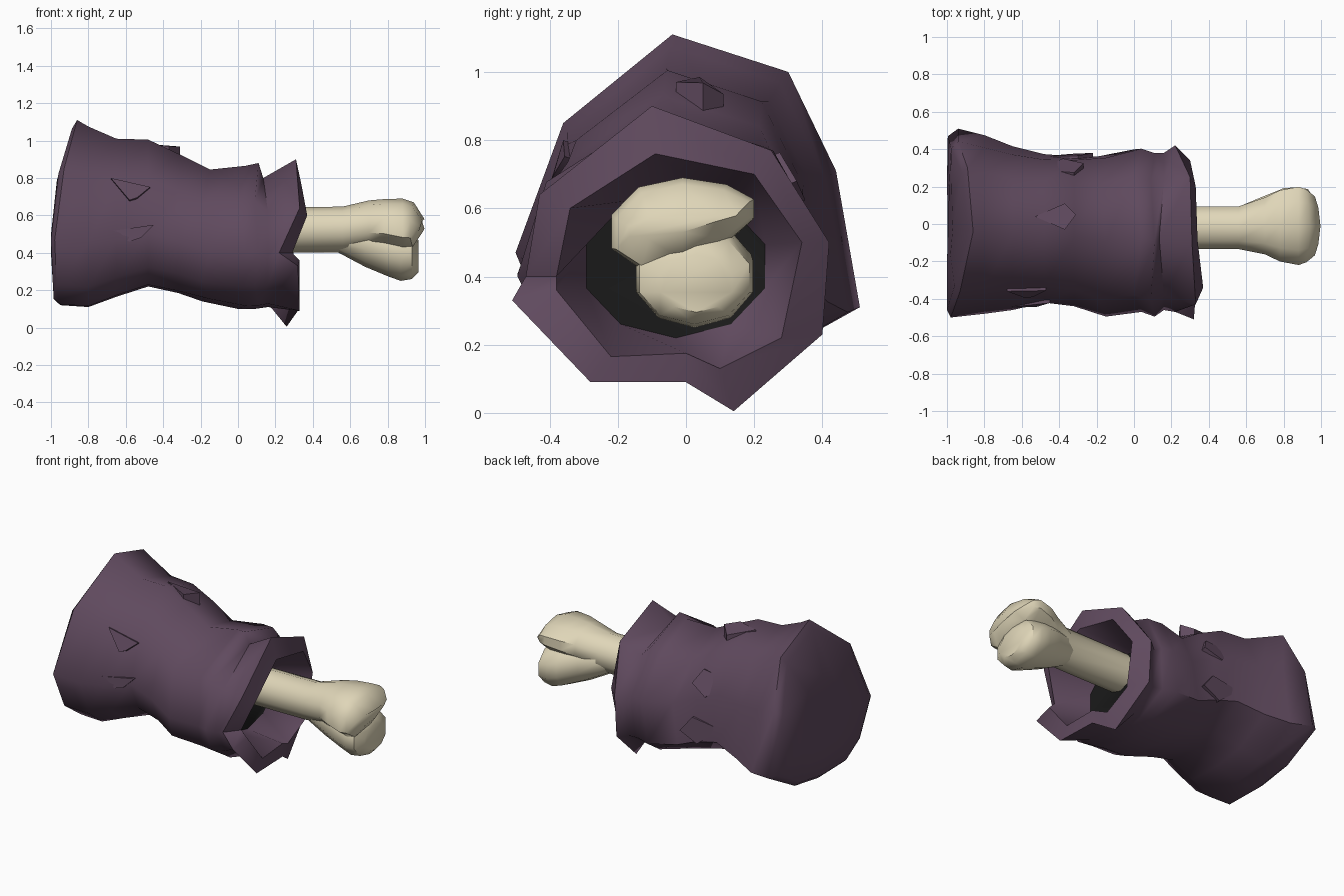
import bpy, bmesh, math
from mathutils import Vector

if "Cube" in bpy.data.objects:
    bpy.data.objects.remove(bpy.data.objects["Cube"])


def material(name, rgb):
    m = bpy.data.materials.new(name)
    m.diffuse_color = (*rgb, 1)
    m.use_nodes = True
    m.node_tree.nodes["Principled BSDF"].inputs["Base Color"].default_value = m.diffuse_color
    return m


PURPLE = material("dusky purple", (0.116, 0.068, 0.112))
DARK = material("dark hollow", (0.010, 0.010, 0.010))
IVORY = material("bone ivory", (0.74, 0.67, 0.48))


def make(name, bm, mats, angle=40):
    bmesh.ops.recalc_face_normals(bm, faces=bm.faces)
    me = bpy.data.meshes.new(name)
    bm.to_mesh(me)
    bm.free()
    for m in mats:
        me.materials.append(m)
    ob = bpy.data.objects.new(name, me)
    bpy.context.collection.objects.link(ob)
    bpy.ops.object.select_all(action='DESELECT')
    ob.select_set(True)
    bpy.context.view_layer.objects.active = ob
    bpy.ops.object.shade_smooth_by_angle(angle=math.radians(angle))
    return ob


def loft(rings):
    """Bridge equal rings of points and cap both ends; returns bmesh and last cap."""
    bm = bmesh.new()
    loops = [[bm.verts.new(p) for p in r] for r in rings]
    for a, b in zip(loops, loops[1:]):
        n = len(a)
        for i in range(n):
            j = (i + 1) % n
            bm.faces.new((a[i], a[j], b[j], b[i]))
    bm.faces.new(loops[0][::-1])
    return bm, bm.faces.new(loops[-1])


def oval(x, cy, cz, ry, rz, n=10, slant=0.0, bow=0.0):
    """Ring across x; slant tilts its underside toward +y, bow pulls its sides back."""
    out = []
    for i in range(n):
        a = 2 * math.pi * i / n
        y = ry * math.sin(a)
        lift = slant * y * (1 - math.cos(a)) / 2
        out.append((x - bow * y * y, cy + y, cz + rz * math.cos(a) + lift))
    return out


# Ragged outlines, clockwise from the top: closed end, neck, cuff edge, cuff inner rim
END = [(-.86, -.04, 1.11), (-.89, .30, 1.0), (-.94, .44, .71), (-.94, .51, .31),
       (-.95, .24, .16), (-.95, 0, .12), (-.95, -.26, .125), (-.97, -.40, .23),
       (-.98, -.50, .47), (-.93, -.36, .85)]
NECK = [(0, -.08, .87), (0, .24, .77), (0, .39, .50), (0, .37, .24), (0, .20, .12),
        (0, 0, .10), (0, -.22, .12), (0, -.39, .23), (0, -.48, .40), (0, -.40, .67)]
EDGE = [(.31, -.10, .90), (.30, .25, .77), (.22, .42, .50), (.22, .40, .23),
        (.26, .14, .005), (.32, 0, .09), (.33, -.28, .09), (.32, -.51, .33),
        (.22, -.47, .40), (.33, -.43, .64)]
RIM = [(.34, -.09, .76), (.33, .20, .70), (.30, .34, .50), (.29, .28, .22),
       (.29, .10, .13), (.32, 0, .175), (.33, -.22, .165), (.33, -.38, .36),
       (.29, -.38, .40), (.37, -.34, .60)]


def unit(pts):
    ys, zs = [p[1] for p in pts], [p[2] for p in pts]
    return [((y - min(ys)) / (max(ys) - min(ys)), (z - min(zs)) / (max(zs) - min(zs)))
            for _, y, z in pts]


def body_ring(x, y0, y1, z0, z1, t, jag=0.0):
    """Cross-section fitted to bounds, blended from end outline to neck outline."""
    out = []
    for i, ((ay, az), (by, bz)) in enumerate(zip(unit(END), unit(NECK))):
        u, v = ay + (by - ay) * t, az + (bz - az) * t
        out.append((x + jag * (-1) ** i, y0 + (y1 - y0) * u, z0 + (z1 - z0) * v))
    return out


def cap_ring(s):
    """Scaled end outline lying on the leaning end cap."""
    out = []
    for _, y, z in END:
        z = .52 + (z - .52) * s
        x = -1 + .11 * max(0, z - .5) + .19 * max(0, z - .8) + .06 * max(0, .4 - z)
        out.append((x, y * s, z))
    return out


# Sleeve of flesh with flared cuff and dark hollow
groove = [(x + (0 if i == 0 else .025), y, z)
          for i, (x, y, z) in enumerate(body_ring(.135, -.46, .38, .11, .80, 1))]
rings = [cap_ring(.45), cap_ring(.92), END,
         body_ring(-.80, -.48, .475, .11, 1.075, 0),
         body_ring(-.65, -.46, .42, .165, 1.01, .2),
         body_ring(-.48, -.42, .38, .22, 1.005, .35),
         body_ring(-.32, -.44, .37, .185, .93, .5),
         body_ring(-.17, -.495, .375, .14, .845, .65, .02),
         body_ring(.02, -.47, .415, .10, .865, .8, .02),
         body_ring(.10, -.495, .385, .10, .88, .9, .01),
         groove, EDGE, RIM, oval(.09, -.03, .43, .275, .21)]
bm, hollow = loft(rings)
hollow.material_index = 1
make("fleshy_sleeve", bm, [PURPLE, DARK], 62)


# Torn flaps: flush at the root, lifting to a ragged lip
def flap(name, root, side_a, side_b, lip, out):
    root, a, b, lip, out = map(Vector, (root, side_a, side_b, lip, out))
    top = [root, a + out * .4, lip + out, b + out * .4]
    base = [root - out, a - out * 1.5, lip - out * 2, b - out * 1.5]
    bm, _ = loft([base, top])
    make(name, bm, [PURPLE], 50)


flap("top_flap", (-.53, .04, .985), (-.37, .11, .92), (-.37, -.03, .955),
     (-.31, .05, .93), (0, 0, .038))
flap("upper_front_flap", (-.68, -.36, .80), (-.58, -.39, .68), (-.47, -.35, .75),
     (-.54, -.375, .69), (0, -.015, .005))
flap("lower_front_flap", (-.72, -.45, .51), (-.58, -.43, .46), (-.45, -.415, .55),
     (-.52, -.425, .48), (0, -.018, 0))
flap("upper_back_flap", (-.52, .29, .74), (-.32, .265, .76), (-.38, .34, .62),
     (-.27, .30, .67), (0, .025, .01))
flap("lower_back_flap", (-.50, .36, .45), (-.30, .355, .48), (-.34, .365, .32),
     (-.22, .355, .38), (0, .025, 0))

# Bone shaft widening into the upper knuckle, ending in a ridge above the groove
bm, _ = loft([oval(.06, -.02, .52, .12, .12), oval(.56, -.02, .525, .12, .122),
              oval(.70, -.01, .555, .16, .125, slant=.1),
              oval(.78, -.01, .565, .20, .122, slant=.2),
              oval(.88, -.01, .565, .22, .125, slant=.32),
              oval(.94, -.01, .560, .205, .110, slant=.36, bow=.5),
              oval(.997, -.01, .555, .165, .025, slant=.3, bow=1.2)])
make("bone_shaft", bm, [IVORY], 42)

# Lower knuckle, merging up into the groove
bm, _ = loft([oval(.52, -.01, .50, .09, .09), oval(.68, .01, .46, .14, .135),
              oval(.80, .025, .42, .175, .145),
              oval(.87, .025, .40, .18, .15),
              oval(.93, .025, .395, .17, .135),
              oval(.965, .03, .38, .11, .085)])
make("lower_knuckle", bm, [IVORY], 45)
